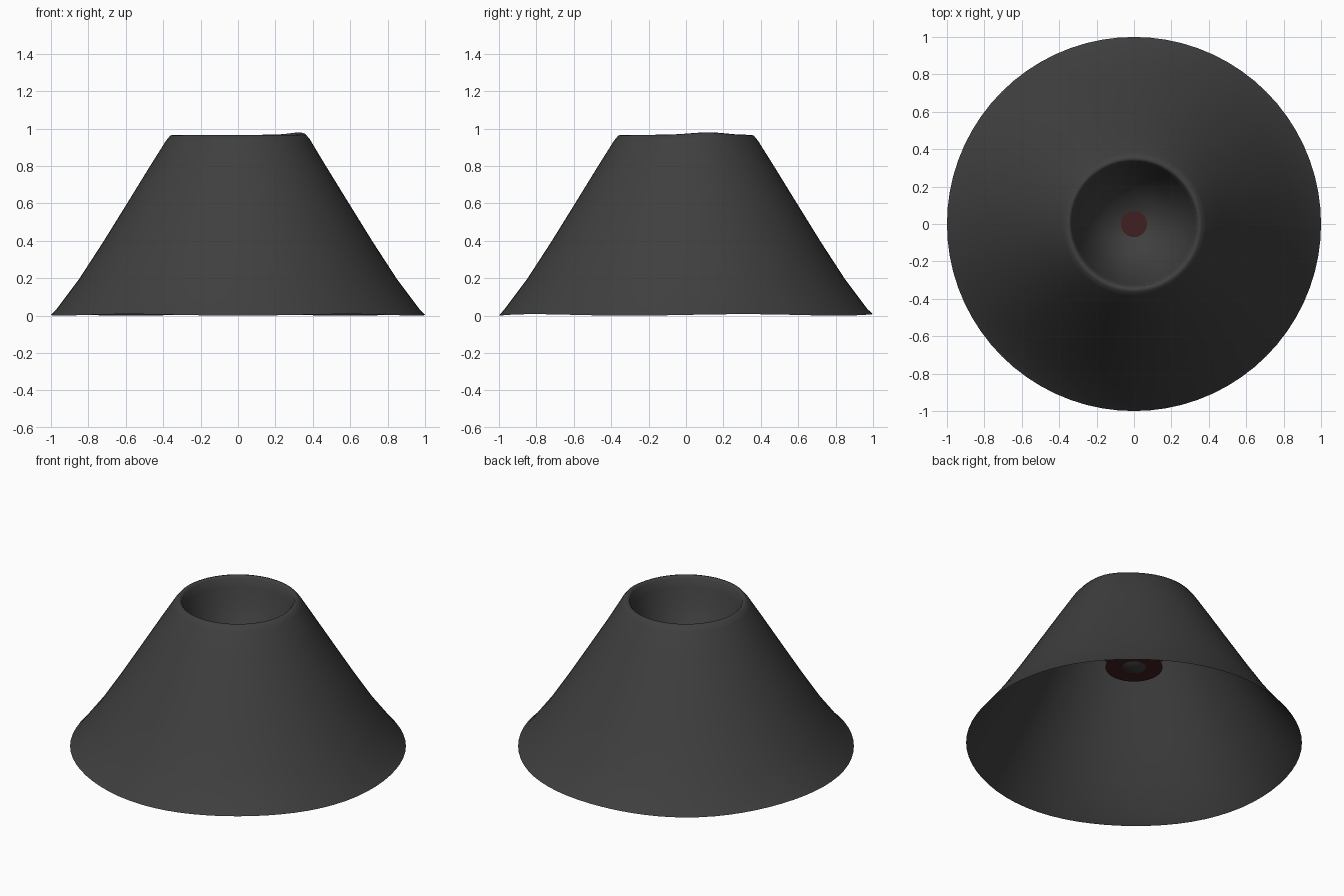
import bpy, bmesh, math

if "Cube" in bpy.data.objects:
    bpy.data.objects.remove(bpy.data.objects["Cube"])

def material(name, rgb):
    m = bpy.data.materials.new(name)
    m.diffuse_color = (*rgb, 1)
    m.use_nodes = True
    m.node_tree.nodes["Principled BSDF"].inputs["Base Color"].default_value = m.diffuse_color
    return m

rock = material("dark grey rock", (0.050, 0.050, 0.050))
lava_red = material("dark red lava", (0.050, 0.014, 0.014))
SEGMENTS = 72

def finish(name, bm, mat, angle=40):
    mesh = bpy.data.meshes.new(name)
    bm.to_mesh(mesh)
    bm.free()
    mesh.materials.append(mat)
    ob = bpy.data.objects.new(name, mesh)
    bpy.context.collection.objects.link(ob)
    bpy.context.view_layer.objects.active = ob
    ob.select_set(True)
    bpy.ops.object.shade_smooth_by_angle(angle=math.radians(angle))
    ob.select_set(False)

def wobble(r, z, a):
    # faint lift of the crater rim on one side and of the foot at the front
    if z > 0.9:
        d = math.atan2(math.sin(a - 0.35), math.cos(a - 0.35))
        return z + 0.013 * math.exp(-(d / 0.4) ** 2)
    if z < 0.01:
        return z + 0.004 + 0.004 * math.sin(5 * a)
    return z

# Mountain: flared outer slope, rounded rim, crater bowl dipping to a point
profile = [(1.0, 0.0), (0.97, 0.035), (0.85, 0.195), (0.72, 0.395), (0.59, 0.605),
           (0.47, 0.80), (0.385, 0.935), (0.362, 0.963), (0.347, 0.967),
           (0.335, 0.955), (0.322, 0.90), (0.29, 0.80), (0.235, 0.67),
           (0.16, 0.575), (0.07, 0.522)]
bm = bmesh.new()
rings = []
for r, z in profile:
    ring = []
    for i in range(SEGMENTS):
        a = 2 * math.pi * i / SEGMENTS
        ring.append(bm.verts.new((r * math.cos(a), r * math.sin(a), wobble(r, z, a))))
    rings.append(ring)
for lo, hi in zip(rings, rings[1:]):
    for i in range(SEGMENTS):
        j = (i + 1) % SEGMENTS
        bm.faces.new((lo[i], lo[j], hi[j], hi[i]))
tip = bm.verts.new((0, 0, 0.50))
for i in range(SEGMENTS):
    bm.faces.new((rings[-1][i], rings[-1][(i + 1) % SEGMENTS], tip))
finish("volcano_mountain", bm, rock, 75)

# Lava pool: thin disc cutting through the bottom of the crater bowl
bm = bmesh.new()
bmesh.ops.create_circle(bm, cap_ends=True, segments=32, radius=0.17)
bmesh.ops.translate(bm, verts=bm.verts, vec=(0, 0, 0.522))
finish("lava_pool", bm, lava_red)
